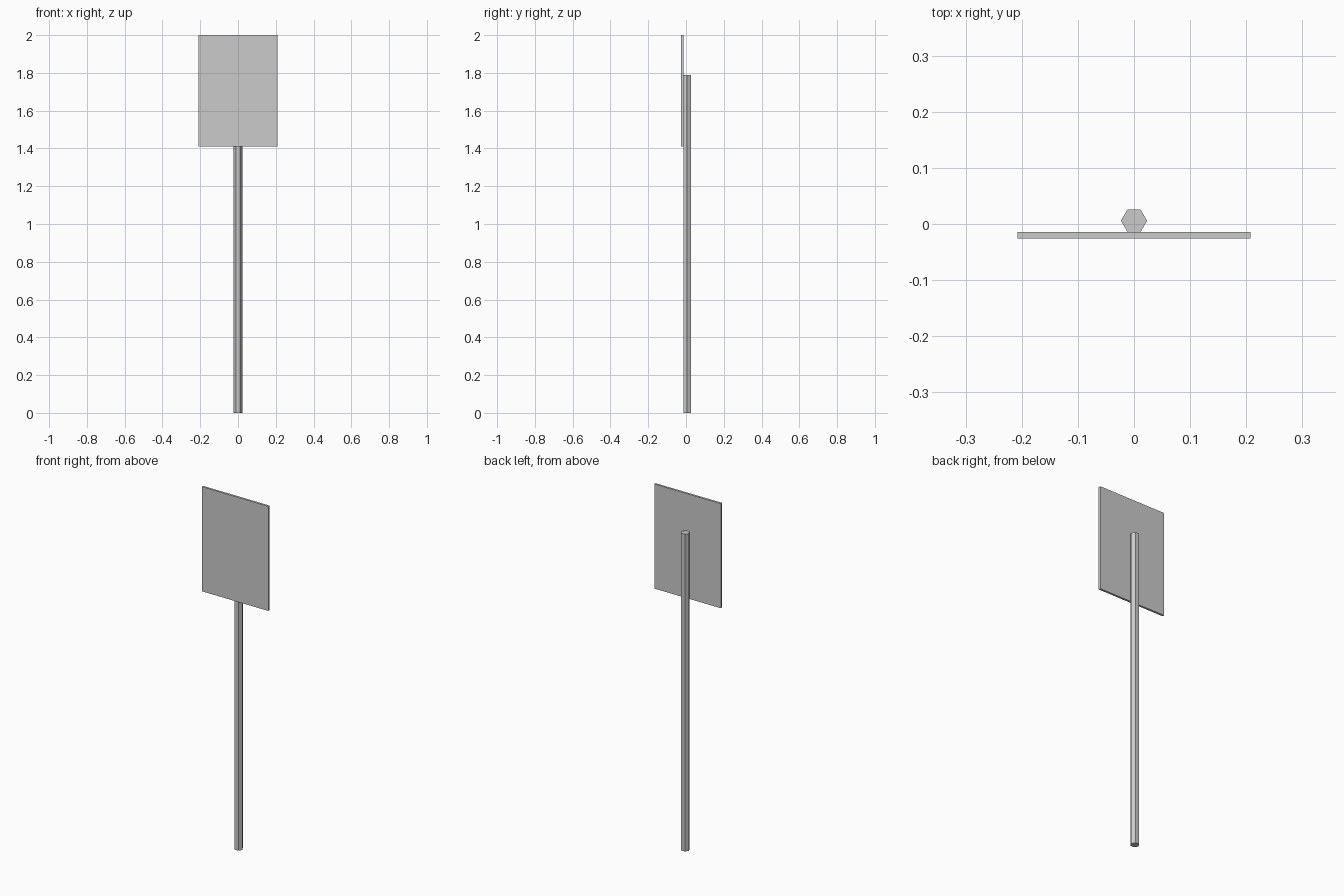
import bpy
from math import radians

cube = bpy.data.objects.get("Cube")
if cube:
    bpy.data.objects.remove(cube, do_unlink=True)

# Shared plain grey material
GREY = (0.6, 0.6, 0.6, 1.0)
grey = bpy.data.materials.new("grey_metal")
grey.use_nodes = True
grey.diffuse_color = GREY
grey.node_tree.nodes["Principled BSDF"].inputs["Base Color"].default_value = GREY


def finish(name):
    obj = bpy.context.object
    obj.name = name
    obj.data.materials.append(grey)
    bpy.ops.object.transform_apply(location=False, rotation=True, scale=True)
    return obj


# Main dimensions
half_depth = 0.026
plate_thickness = 0.012
plate_bottom, plate_top = 1.41, 2.0
pole_radius, pole_height = 0.0233, 1.79
pole_y = half_depth - pole_radius * 0.866

# Hexagonal pole, with a flat side against the plate
bpy.ops.mesh.primitive_cylinder_add(
    vertices=6, radius=pole_radius, depth=pole_height,
    location=(0, pole_y, pole_height / 2), rotation=(0, 0, radians(30)))
finish("pole")

# Rectangular sign plate in front of the pole
bpy.ops.mesh.primitive_cube_add(
    size=1, location=(0, -half_depth + plate_thickness / 2,
                      (plate_bottom + plate_top) / 2))
bpy.context.object.scale = (0.416, plate_thickness, plate_top - plate_bottom)
finish("sign_plate")
